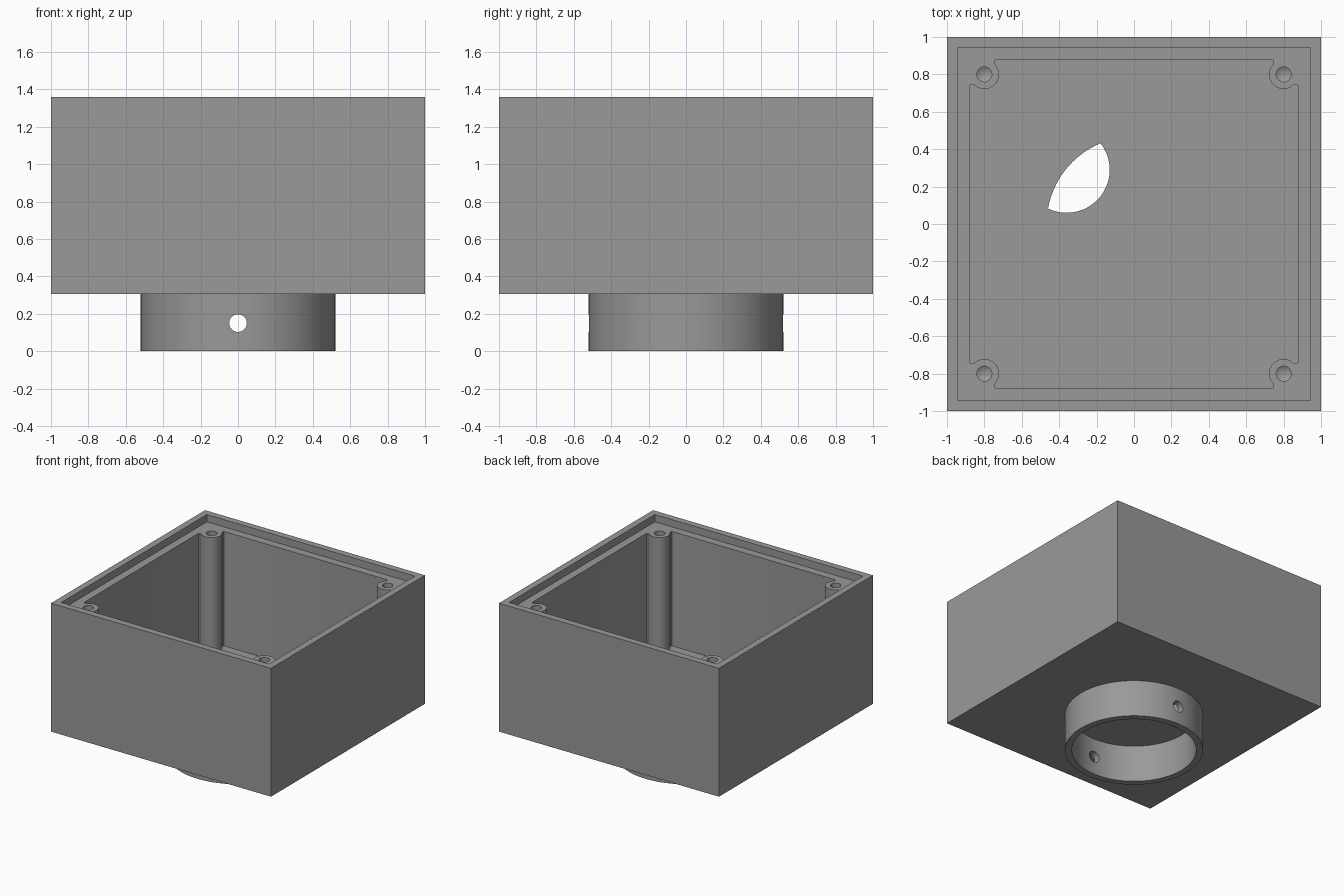
import bpy, bmesh, math
from mathutils import Matrix

if "Cube" in bpy.data.objects:
    bpy.data.objects.remove(bpy.data.objects["Cube"])

BASE, TOP, LEDGE, FLOOR = 0.305, 1.36, 1.30, 0.36
BORE = 0.468

gray = bpy.data.materials.new("mid gray")
gray.diffuse_color = (0.32, 0.32, 0.32, 1)
gray.use_nodes = True
gray.node_tree.nodes["Principled BSDF"].inputs["Base Color"].default_value = gray.diffuse_color


def new_object(name, bm):
    bmesh.ops.recalc_face_normals(bm, faces=bm.faces)
    me = bpy.data.meshes.new(name)
    bm.to_mesh(me)
    bm.free()
    ob = bpy.data.objects.new(name, me)
    ob.data.materials.append(gray)
    bpy.context.collection.objects.link(ob)
    return ob


def prism(name, outline, z0, z1):
    bm = bmesh.new()
    face = bm.faces.new([bm.verts.new((x, y, z0)) for x, y in outline])
    ext = bmesh.ops.extrude_face_region(bm, geom=[face])
    verts = [v for v in ext["geom"] if isinstance(v, bmesh.types.BMVert)]
    bmesh.ops.translate(bm, verts=verts, vec=(0, 0, z1 - z0))
    return new_object(name, bm)


def arc(cx, cy, r, a0, a1, n):
    return [(cx + r * math.cos(math.radians(a0 + (a1 - a0) * i / n)),
             cy + r * math.sin(math.radians(a0 + (a1 - a0) * i / n))) for i in range(n + 1)]


def circle(r, n=96):
    return arc(0, 0, r, 0, 360, n)[:-1]


def square(h):
    return [(-h, -h), (h, -h), (h, h), (-h, h)]


def combine(target, tool, operation):
    mod = target.modifiers.new(operation.lower(), "BOOLEAN")
    mod.object, mod.operation, mod.solver = tool, operation, "EXACT"
    bpy.context.view_layer.objects.active = target
    bpy.ops.object.modifier_apply(modifier=mod.name)
    bpy.data.objects.remove(tool)


# Cavity outline: a square with a rounded screw post left standing in each corner
hook = [(-0.733, 0.88), (-0.742, 0.877), (-0.747, 0.869), (-0.746, 0.859)]
corner = hook + arc(-0.8, 0.8, 0.078, 38, -128, 28)
corner += [(-y, -x) for x, y in reversed(hook)]
outline = []
for k in range(4):
    c, s = math.cos(k * math.pi / 2), math.sin(k * math.pi / 2)
    outline += [(x * c - y * s, x * s + y * c) for x, y in corner]

# Housing box with a round collar beneath
housing = prism("housing", square(1.0), BASE, TOP)
combine(housing, prism("collar", circle(0.52), 0, BASE + 0.02), "UNION")

# Lid recess, main cavity and collar bore
combine(housing, prism("recess", square(0.945), LEDGE, TOP + 0.1), "DIFFERENCE")
combine(housing, prism("cavity", outline, FLOOR, LEDGE + 0.02), "DIFFERENCE")
combine(housing, prism("bore", circle(BORE), -0.1, BASE), "DIFFERENCE")

# Lens-shaped cable opening: a round hole bounded by the bore
cx, cy, r = -0.36, 0.29, 0.23
d = math.hypot(cx, cy)
axis = math.degrees(math.atan2(cy, cx))
along = (d * d + BORE * BORE - r * r) / (2 * d)
half_bore = math.degrees(math.acos(along / BORE))
half_hole = math.degrees(math.acos((d - along) / r))
rim = BORE - 0.001
lens = arc(0, 0, rim, axis - half_bore, axis + half_bore, 24)
lens += arc(cx, cy, r, axis + 180 - half_hole, axis + 180 + half_hole, 32)[1:-1]
combine(housing, prism("cable_opening", lens, BASE - 0.02, FLOOR + 0.05), "DIFFERENCE")

# Cross hole through the collar, front to back
cross = prism("cross_hole", circle(0.047, 40), -0.7, 0.7)
cross.data.transform(Matrix.Translation((0, 0, 0.15)) @ Matrix.Rotation(math.pi / 2, 4, "X"))
combine(housing, cross, "DIFFERENCE")

# Blind screw holes with drilled tips in the four posts
for sx in (-1, 1):
    for sy in (-1, 1):
        bm = bmesh.new()
        rings = [[bm.verts.new((x + 0.8 * sx, y + 0.8 * sy, z)) for x, y in circle(0.04, 32)]
                 for z in (LEDGE + 0.03, 0.95)]
        tip = bm.verts.new((0.8 * sx, 0.8 * sy, 0.925))
        bm.faces.new(rings[0])
        for i in range(32):
            j = (i + 1) % 32
            bm.faces.new((rings[0][i], rings[0][j], rings[1][j], rings[1][i]))
            bm.faces.new((rings[1][i], rings[1][j], tip))
        combine(housing, new_object("screw_hole", bm), "DIFFERENCE")

bpy.ops.object.select_all(action="DESELECT")
housing.select_set(True)
bpy.context.view_layer.objects.active = housing
bpy.ops.object.shade_smooth_by_angle(angle=math.radians(25))
